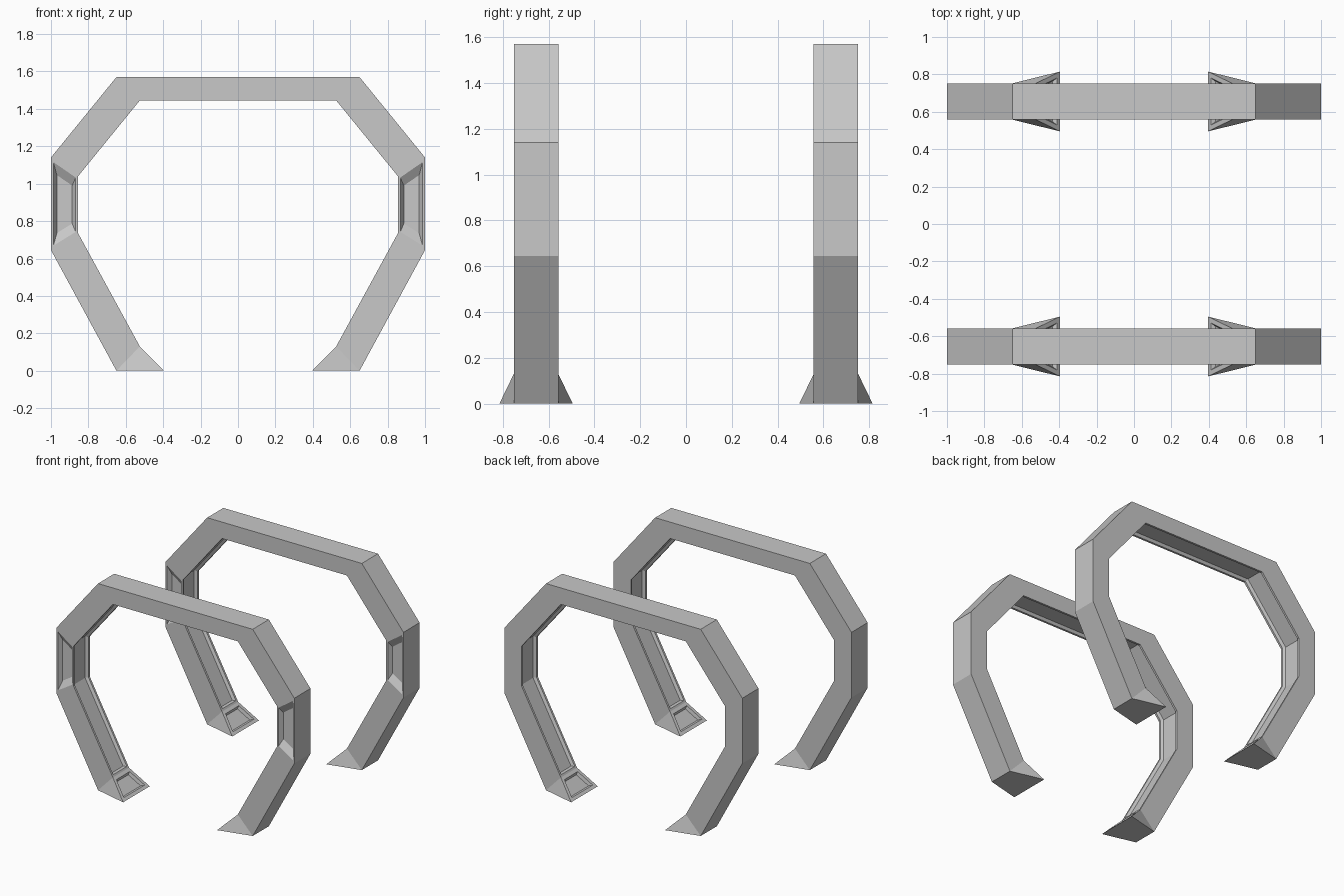
import bpy
import bmesh
from mathutils import Vector

cube = bpy.data.objects.get("Cube")
if cube:
    bpy.data.objects.remove(cube, do_unlink=True)

HALF_WIDTH = 0.097
TIP_X, TIP_HALF = 0.395, 0.16
ARCH_Y = 0.655

# One flat grey for everything
grey = bpy.data.materials.new("plain_grey")
grey.use_nodes = True
colour = (0.58, 0.58, 0.58, 1.0)
grey.diffuse_color = colour
grey.node_tree.nodes["Principled BSDF"].inputs["Base Color"].default_value = colour

# Frame profile as (outer, inner) points from the left foot up to the top bar
half = [((0.65, 0.0), (0.525, 0.13)),
        ((1.0, 0.645), (0.855, 0.735)),
        ((1.0, 1.14), (0.855, 1.04)),
        ((0.65, 1.57), (0.525, 1.445))]
mirrored = [((-o[0], o[1]), (-i[0], i[1])) for o, i in reversed(half)]
sections = half + mirrored


def build_arch():
    bm = bmesh.new()

    def pair(point, width):
        """Front and back vertices of a profile point."""
        return [bm.verts.new((point[0], s * width, point[1])) for s in (-1, 1)]

    rings = [pair(o, HALF_WIDTH) + pair(i, HALF_WIDTH) for o, i in sections]
    channel, windows, feet = [], [], []

    # Straight beam between each pair of sections
    for n, (a, b) in enumerate(zip(rings, rings[1:])):
        bm.faces.new((a[0], a[1], b[1], b[0]))
        channel.append(bm.faces.new((a[2], b[2], b[3], a[3])))
        front = bm.faces.new((a[0], b[0], b[2], a[2]))
        bm.faces.new((a[1], a[3], b[3], b[1]))
        if n in (1, len(rings) - 3):
            windows.append(front)

    # Flared wedge at each foot
    for ring, side in ((rings[0], 1), (rings[-1], -1)):
        tip = pair((side * TIP_X, 0.0), TIP_HALF)
        feet.append(bm.faces.new((ring[2], ring[3], tip[1], tip[0])))
        bm.faces.new((ring[0], ring[1], tip[1], tip[0]))
        for k in (0, 1):
            bm.faces.new((ring[k], ring[k + 2], tip[k]))
    bmesh.ops.recalc_face_normals(bm, faces=bm.faces[:])

    # Recessed channel along the inside of the arch
    for rim, depth in ((0.016, 0.0), (0.012, -0.02)):
        bmesh.ops.inset_region(bm, faces=channel, thickness=rim, depth=depth,
                               use_even_offset=True)

    # Recessed panel on each foot slope
    for rim, depth in ((0.025, 0.0), (0.012, -0.02)):
        bmesh.ops.inset_individual(bm, faces=feet, thickness=rim, depth=depth,
                                   use_even_offset=True)

    # Sunken windows with sloping walls on the front of the uprights
    bmesh.ops.inset_individual(bm, faces=windows, thickness=0.013, use_even_offset=True)
    bmesh.ops.inset_individual(bm, faces=windows, thickness=0.001, use_even_offset=True)
    for face in windows:
        centre = face.calc_center_median()
        for v in face.verts:
            v.co = centre + (v.co - centre) * 0.7 + Vector((0, 0.03, 0))

    mesh = bpy.data.meshes.new("arch_frame")
    bm.to_mesh(mesh)
    bm.free()
    mesh.materials.append(grey)
    return mesh


arch = build_arch()
for name, y in (("front_arch", -ARCH_Y), ("rear_arch", ARCH_Y)):
    obj = bpy.data.objects.new(name, arch)
    obj.location.y = y
    bpy.context.collection.objects.link(obj)
